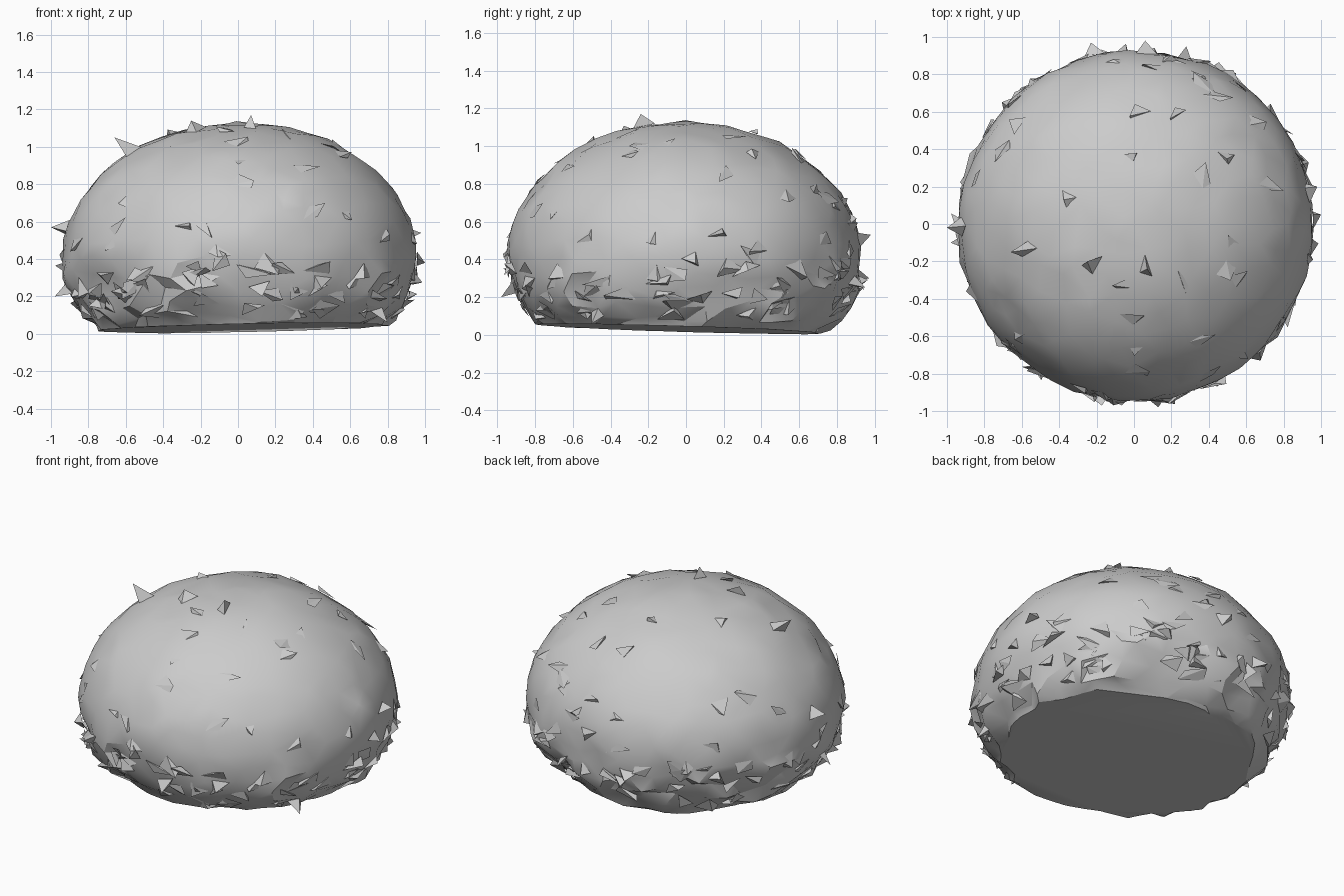
import bpy, bmesh, math, random
from mathutils import Vector

random.seed(7)
cube = bpy.data.objects.get("Cube")
if cube:
    bpy.data.objects.remove(cube, do_unlink=True)

# Single stone colour
stone = bpy.data.materials.new("stone_grey")
stone.use_nodes = True
GREY = (0.6, 0.6, 0.6, 1)
stone.diffuse_color = GREY
stone.node_tree.nodes["Principled BSDF"].inputs["Base Color"].default_value = GREY

MIDDLE = 0.4  # height of the widest girth


def dome_point(d):
    """Point of the ideal dome in direction d."""
    d = d.normalized()
    height = 0.73 if d.z > 0 else 0.62
    return Vector((0.95 * d.x + 0.01, 0.94 * d.y - 0.01, MIDDLE + height * d.z))


def floor_height(p):
    """Slightly tilted underside."""
    return 0.03 + 0.02 * p.x - 0.03 * p.y


def wobble(amount):
    return Vector([random.uniform(-amount, amount) for _ in range(3)])


def finish(bm, name):
    mesh = bpy.data.meshes.new(name)
    bm.to_mesh(mesh)
    bm.free()
    mesh.materials.append(stone)
    obj = bpy.data.objects.new(name, mesh)
    bpy.context.collection.objects.link(obj)
    return obj


# Boulder body: irregular dome, rougher near the foot
bm = bmesh.new()
bmesh.ops.create_icosphere(bm, subdivisions=4, radius=1)
for v in bm.verts:
    d = v.co + wobble(0.04)
    p = dome_point(d)
    rough = 0.03 if p.z < 0.35 else 0.01
    v.co = p + d.normalized() * random.uniform(-rough, rough)
normal = Vector((-0.02, 0.03, 1))
cut = bmesh.ops.bisect_plane(bm, geom=bm.verts[:] + bm.edges[:] + bm.faces[:],
                             plane_co=(0, 0, 0.03), plane_no=normal, clear_inner=True)
rim = [e for e in cut["geom_cut"] if isinstance(e, bmesh.types.BMEdge)]
bmesh.ops.contextual_create(bm, geom=rim)
bmesh.ops.remove_doubles(bm, verts=bm.verts[:], dist=0.012)
bmesh.ops.recalc_face_normals(bm, faces=bm.faces[:])
body = finish(bm, "boulder_body")
bpy.ops.object.select_all(action="DESELECT")
body.select_set(True)
bpy.context.view_layer.objects.active = body
bpy.ops.object.shade_smooth_by_angle(angle=math.radians(28))

# Chipped shards: open folded splinters standing off the surface
bm = bmesh.new()


def shard(d, tip, size):
    d = d.normalized()
    side = d.orthogonal().normalized()
    across = d.cross(side)
    start = random.uniform(0, math.tau)
    feet = []
    for i in range(3):
        a = start + i * math.tau / 3 + random.uniform(-0.6, 0.6)
        spread = size * random.uniform(0.5, 1.2)
        foot = dome_point(d + (side * math.cos(a) + across * math.sin(a)) * spread)
        foot.z = max(foot.z, floor_height(foot))
        feet.append(bm.verts.new(foot))
    top = bm.verts.new(tip)
    for i in range(3):
        bm.faces.new((feet[i], feet[(i + 1) % 3], top))


def scatter(count, low, high, size, lift):
    for _ in range(count):
        a = random.uniform(0, math.tau)
        z = random.uniform(low, high)
        r = math.sqrt(1 - z * z)
        d = Vector((r * math.cos(a), r * math.sin(a), z))
        tip = dome_point(d + wobble(0.1)) + d * random.uniform(0.01, lift)
        tip.x = max(-0.99, min(0.99, tip.x))
        tip.y = max(-0.97, min(0.97, tip.y))
        tip.z = max(tip.z, floor_height(tip) + 0.02)
        shard(d, tip, size)


scatter(110, -0.5, 0.0, 0.09, 0.05)   # ragged foot
scatter(45, 0.0, 0.95, 0.07, 0.035)   # sparse chips above

# Prominent splinters along the outline
TIPS = [(-1, -0.02, 0.57), (-0.66, -0.15, 1.05), (-0.25, -0.2, 1.14),
        (0.07, -0.24, 1.17), (1, 0.05, 0.38), (0.98, 0.2, 0.54),
        (0.06, 0.98, 0.53), (-0.23, 0.97, 0.3), (0.13, -0.98, 0.2),
        (-0.98, -0.1, 0.2), (0.8, -0.5, 0.06), (0.28, 0.95, 0.25)]
for t in TIPS:
    tip = Vector(t)
    shard(Vector((tip.x, tip.y, (tip.z - MIDDLE) * 1.3)), tip, 0.07)
bmesh.ops.recalc_face_normals(bm, faces=bm.faces[:])
finish(bm, "chipped_shards")
